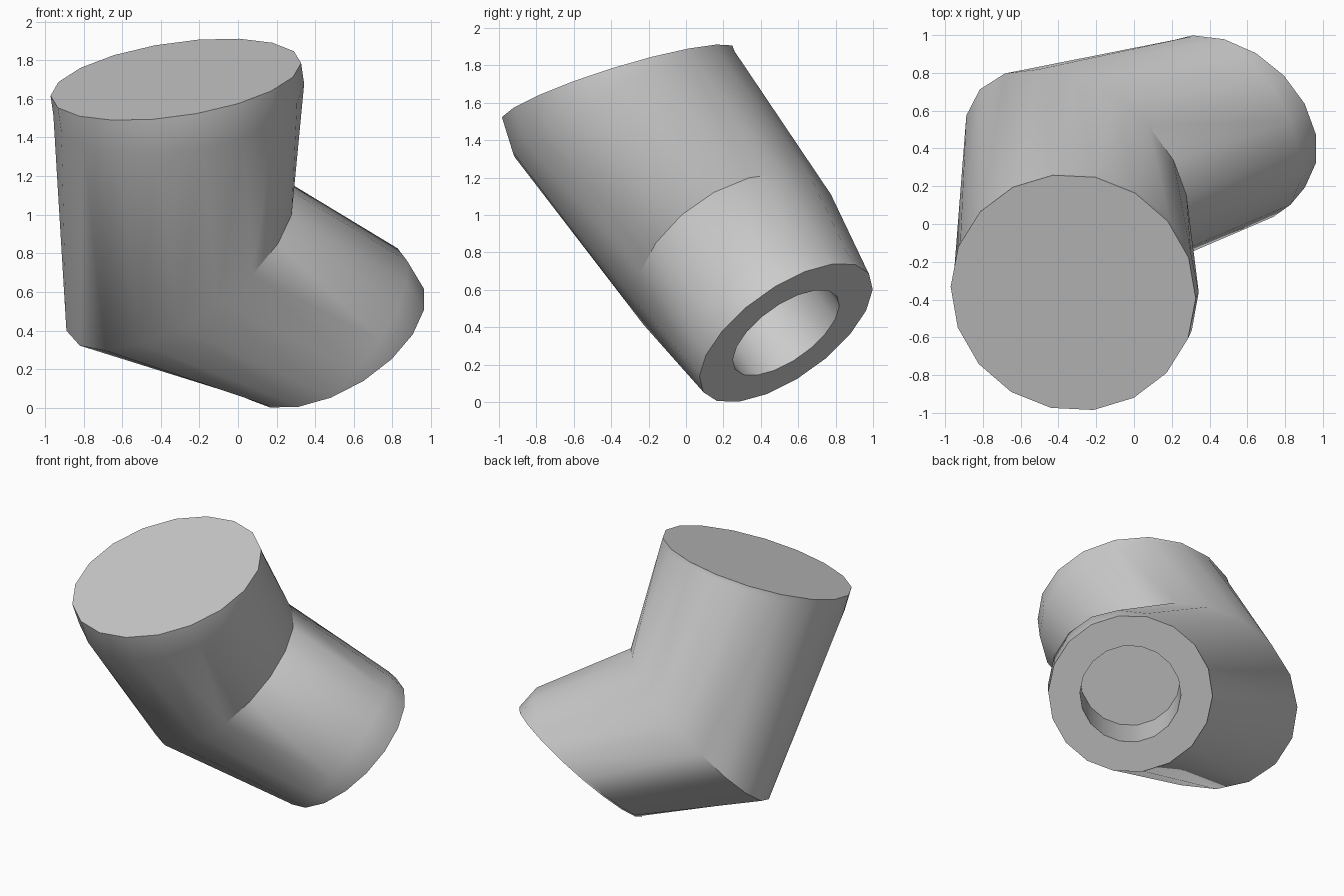
import bpy, bmesh, math
from mathutils import Vector

if "Cube" in bpy.data.objects:
    bpy.data.objects.remove(bpy.data.objects["Cube"])

SIDES = 18
INNER = Vector((0.845, -0.31, 0.437))      # direction towards the inside of the bend

top_c, top_n = Vector((-0.322, -0.363, 1.70)), Vector((0.138, 0.293, -0.946)).normalized()
mid_c, mid_n = Vector((-0.305, 0.275, 0.76)), Vector((0.53, 0.48, -0.69)).normalized()
end_c, end_n = Vector((0.48, 0.535, 0.37)), Vector((0.438, 0.525, -0.73)).normalized()

bm = bmesh.new()


def ring(center, normal, a, b, shift=None):
    """Ring of verts facing along normal; shift(direction) slides points along it."""
    u = (INNER - normal * INNER.dot(normal)).normalized()
    w = normal.cross(u)
    verts = []
    for k in range(SIDES):
        t = math.radians(10 + 360 * k / SIDES)
        d = u * math.cos(t) + w * math.sin(t)
        p = center + u * a * math.cos(t) + w * b * math.sin(t)
        if shift:
            p += normal * shift(d, math.cos(t))
        verts.append(bm.verts.new(p))
    return verts


rings = [
    # top rim and its short collar, longest at the front
    ring(top_c, top_n, 0.655, 0.655),
    ring(top_c, top_n, 0.655, 0.655, lambda d, c: 0.11 - 0.09 * d.y),
    # mitred elbow
    ring(mid_c, mid_n, 0.70, 0.61),
    # lower collar, longest on the inside of the bend, and lower rim
    ring(end_c, end_n, 0.545, 0.545, lambda d, c: -0.01 - 0.19 * max(0, c)),
    ring(end_c, end_n, 0.545, 0.545),
    # socket in the lower end
    ring(end_c, end_n, 0.335, 0.335),
    ring(end_c - end_n * 0.38, end_n, 0.335, 0.335),
]
for r0, r1 in zip(rings, rings[1:]):
    for k in range(SIDES):
        j = (k + 1) % SIDES
        bm.faces.new((r0[k], r0[j], r1[j], r1[k]))
bm.faces.new(rings[0])
bm.faces.new(rings[-1])
bmesh.ops.recalc_face_normals(bm, faces=bm.faces)

mesh = bpy.data.meshes.new("elbow_pipe")
bm.to_mesh(mesh)
bm.free()
pipe = bpy.data.objects.new("elbow_pipe", mesh)
bpy.context.collection.objects.link(pipe)
bpy.context.view_layer.objects.active = pipe
pipe.select_set(True)
bpy.ops.object.shade_smooth_by_angle(angle=math.radians(35))
